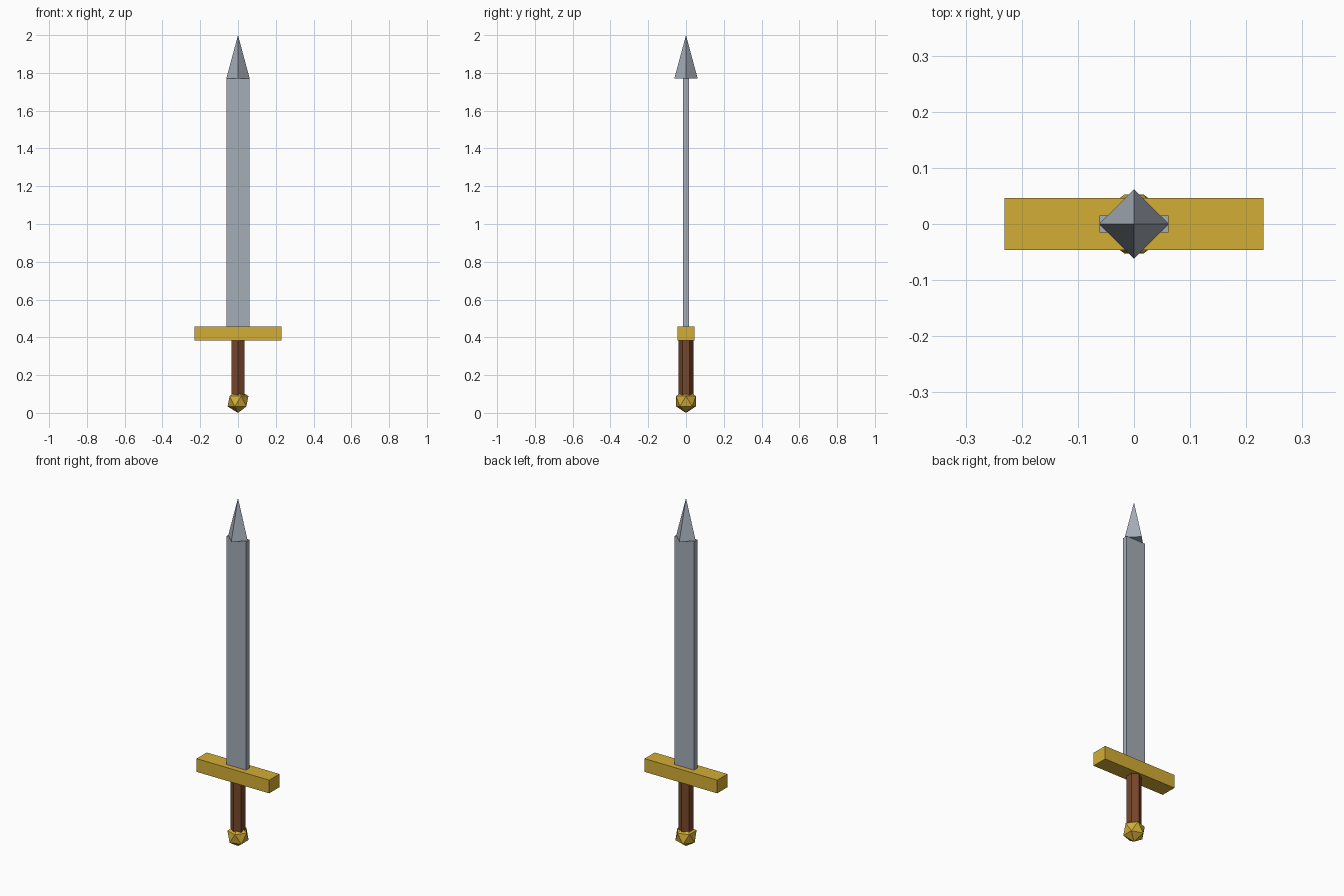
import bpy

default_cube = bpy.data.objects.get("Cube")
if default_cube:
    bpy.data.objects.remove(default_cube, do_unlink=True)


def make_material(name, srgb):
    # Convert a display colour to linear values
    colour = [((c + 0.055) / 1.055) ** 2.4 for c in srgb] + [1.0]
    mat = bpy.data.materials.new(name)
    mat.use_nodes = True
    mat.diffuse_color = colour
    bsdf = next(n for n in mat.node_tree.nodes if n.type == 'BSDF_PRINCIPLED')
    bsdf.inputs["Base Color"].default_value = colour
    return mat


steel = make_material("steel", (0.65, 0.68, 0.72))
gold = make_material("gold", (0.83, 0.68, 0.21))
leather = make_material("brown leather", (0.47, 0.28, 0.17))


def finish(name, mat):
    obj = bpy.context.object
    obj.name = obj.data.name = name
    obj.data.materials.clear()
    obj.data.materials.append(mat)
    return obj


def box(name, width, depth, bottom, top, mat):
    bpy.ops.mesh.primitive_cube_add(size=1, location=(0, 0, (bottom + top) / 2))
    obj = finish(name, mat)
    obj.scale = (width, depth, top - bottom)
    bpy.ops.object.transform_apply(location=False, rotation=False, scale=True)


def taper(name, sides, r_bottom, r_top, bottom, top, mat):
    bpy.ops.mesh.primitive_cone_add(vertices=sides, radius1=r_bottom, radius2=r_top,
                                    depth=top - bottom, location=(0, 0, (bottom + top) / 2))
    finish(name, mat)


GRIP_BOTTOM, GUARD_BOTTOM, GUARD_TOP, TIP_BOTTOM, TIP_TOP = 0.077, 0.382, 0.458, 1.771, 2.0
POMMEL_RADIUS = 0.0616

# Faceted pommel standing on its lowest point
bpy.ops.mesh.primitive_ico_sphere_add(subdivisions=1, radius=POMMEL_RADIUS,
                                      location=(0, 0, POMMEL_RADIUS))
finish("pommel", gold)

# Six-sided grip
taper("grip", 6, 0.0395, 0.0395, GRIP_BOTTOM, GUARD_BOTTOM, leather)

# Crossguard and flat blade
box("crossguard", 0.462, 0.0924, GUARD_BOTTOM, GUARD_TOP, gold)
box("blade", 0.1232, 0.0308, GUARD_TOP, TIP_BOTTOM, steel)

# Four-sided pyramid tip
taper("blade_tip", 4, 0.0616, 0, TIP_BOTTOM, TIP_TOP, steel)
